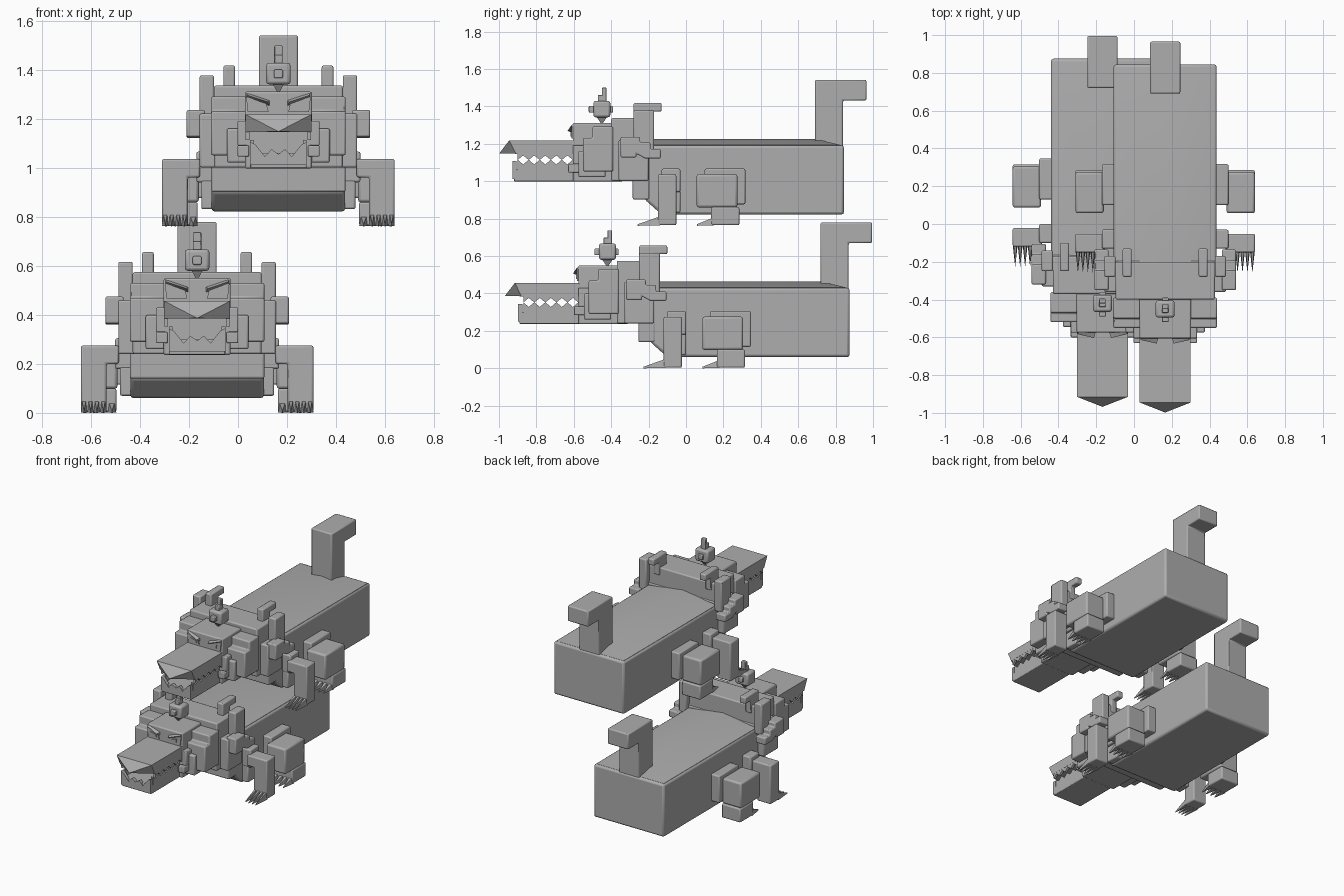
import bpy, bmesh
from mathutils import Vector

if "Cube" in bpy.data.objects:
    bpy.data.objects.remove(bpy.data.objects["Cube"])

grey = bpy.data.materials.new("plain grey")
grey.diffuse_color = (0.42, 0.42, 0.42, 1)
grey.use_nodes = True
grey.node_tree.nodes["Principled BSDF"].inputs["Base Color"].default_value = grey.diffuse_color

# The two beasts are identical, one above the other
OFFSETS = {"lower": Vector((-0.167, 0, 0)), "upper": Vector((0.165, -0.03, 0.762))}


def box(bm, x0, x1, y0, y1, z0, z1):
    prism(bm, [(y0, z0), (y1, z0), (y1, z1), (y0, z1)], 'x', x0, x1)


def prism(bm, poly, axis, a, b):
    """Extrude a 2D outline along x (outline in y,z) or y (outline in x,z)."""
    def put(p, t):
        return (t, p[0], p[1]) if axis == 'x' else (p[0], t, p[1])
    lo = [bm.verts.new(put(p, a)) for p in poly]
    hi = [bm.verts.new(put(p, b)) for p in poly]
    bm.faces.new(lo)
    bm.faces.new(hi)
    n = len(poly)
    for i in range(n):
        j = (i + 1) % n
        bm.faces.new((lo[i], lo[j], hi[j], hi[i]))


def hull(bm, pts):
    vs = [bm.verts.new(p) for p in pts]
    bmesh.ops.convex_hull(bm, input=vs)


def part(name, build, mirror=False, bevel=0.008):
    bm = bmesh.new()
    build(bm)
    if mirror:
        geo = bmesh.ops.duplicate(bm, geom=bm.verts[:] + bm.edges[:] + bm.faces[:])["geom"]
        for v in geo:
            if isinstance(v, bmesh.types.BMVert):
                v.co.x = -v.co.x
    bmesh.ops.recalc_face_normals(bm, faces=bm.faces[:])
    me = bpy.data.meshes.new(name)
    bm.to_mesh(me)
    bm.free()
    me.materials.append(grey)
    for which, off in OFFSETS.items():
        ob = bpy.data.objects.new(which + "_" + name, me)
        ob.location = off
        bpy.context.collection.objects.link(ob)
        if bevel:
            m = ob.modifiers.new("soft edges", 'BEVEL')
            m.width, m.segments, m.limit_method = bevel, 2, 'ANGLE'


def boxes(*dims):
    return lambda bm: [box(bm, *d) for d in dims]


# Long body with chamfered chest, and a shallow ridge along the back
part("body", lambda bm: prism(bm, [(-.19, .14), (-.10, .06), (.875, .06), (.875, .43),
     (-.19, .43)], 'x', -.273, .273), bevel=.014)
part("back_ridge", lambda bm: hull(bm, [(s * .262, y, z) for s in (-1, 1)
     for y, z in ((-.19, .42), (.86, .42), (-.19, .431), (.86, .431))]
     + [(0, -.19, .465), (0, .72, .465)]), bevel=0)

# Upright tail with a backward hook
part("tail", lambda bm: prism(bm, [(.72, .42), (.87, .42), (.87, .67), (.995, .67),
     (.995, .78), (.72, .78)], 'x', -.08, .08))

# Collar and head
part("collar", boxes((-.275, .275, -.255, -.165, .14, .45)))
part("mane_block", boxes((-.263, .263, -.37, -.17, .24, .575)))
part("head", boxes((-.137, .137, -.575, -.31, .236, .55)))
part("mane_side", boxes((.20, .322, -.33, -.17, .24, .46), (.263, .322, -.25, -.14, .40, .617)), True)
part("mane_lobe", lambda bm: prism(bm, [(-.32, .365), (-.235, .365), (-.235, .385), (-.19, .36),
     (-.105, .36), (-.105, .41), (-.16, .41), (-.16, .445), (-.215, .445), (-.215, .475),
     (-.32, .475)], 'x', .30, .375), True)
part("cheek", lambda bm: prism(bm, [(-.52, .29), (-.36, .29), (-.36, .53), (-.47, .53),
     (-.47, .47), (-.52, .47)], 'x', .12, .275), True)
part("cheek_step", lambda bm: prism(bm, [(-.545, .26), (-.40, .26), (-.40, .42), (-.50, .42),
     (-.50, .40), (-.545, .40)], 'x', .12, .21), True)
part("jaw_hinge", boxes((.12, .168, -.60, -.50, .285, .33), (.12, .168, -.575, -.50, .33, .43)), True, .005)

# Hooked ears
part("ear", lambda bm: prism(bm, [(-.25, .52), (-.165, .52), (-.165, .61), (-.10, .61),
     (-.10, .657), (-.25, .657)], 'x', .177, .225), True)

# Upper jaw with a drooping pointed tip
part("upper_jaw", lambda bm: hull(bm, [(s * .135, y, z) for s in (-1, 1)
     for y, z in ((-.55, .385), (-.55, .457), (-.915, .457), (-.88, .385))]
     + [(0, -.968, .387)]), bevel=0)
part("lower_jaw", boxes((-.115, .115, -.89, -.55, .238, .30)), bevel=.004)


# Zigzag tooth strips
def saw(y0, y1, base, valley, tip, count):
    step = (y1 - y0) / count
    pts = [(y1, base), (y0, base)]
    for i in range(count):
        pts += [(y0 + i * step, tip), (y0 + (i + .5) * step, valley)]
    return pts + [(y1, tip)]


part("upper_teeth", lambda bm: prism(bm, saw(-.87, -.575, .39, .376, .352, 5), 'x', .118, .134), True, 0)
part("lower_teeth", lambda bm: prism(bm, saw(-.87, -.575, .295, .328, .353, 5), 'x', .10, .115), True, 0)
part("front_teeth", lambda bm: prism(bm, [(-.115, .25), (-.115, .345), (-.095, .335), (-.055, .285),
     (-.028, .315), (0, .295), (.028, .315), (.055, .285), (.095, .335), (.115, .345),
     (.115, .25)], 'y', -.897, -.875), bevel=0)

# Slanted eyes under heavy brows
part("eye", lambda bm: prism(bm, [(.04, .467), (.125, .467), (.132, .53), (.05, .505)],
     'y', -.582, -.57), True, 0)
part("pupil", lambda bm: prism(bm, [(.055, .478), (.095, .478), (.10, .505), (.062, .495)],
     'y', -.588, -.575), True, 0)
part("brow", lambda bm: hull(bm, [(.035, -.57, .49), (.035, -.57, .515), (.132, -.57, .525),
     (.132, -.57, .547), (.045, -.603, .508), (.125, -.585, .535)]), True, 0)

# Crest on the forehead: cube, bent stalk, side nubs and pointed root
part("crest", boxes((-.05, .05, -.465, -.375, .58, .668)), bevel=.012)
part("crest_stalk", boxes((-.017, .017, -.44, -.395, .66, .70), (-.017, .017, -.42, -.395, .69, .738)), bevel=.004)
part("crest_nubs", boxes((-.018, .018, -.49, -.36, .605, .64)), bevel=.005)
part("crest_root", lambda bm: hull(bm, [(x, y, .585) for x in (-.025, .025) for y in (-.45, -.39)]
     + [(0, -.42, .54)]), bevel=0)

# Front legs
part("front_shoulder", boxes((.26, .335, -.10, .0, .18, .305), (.26, .315, -.10, .0, .07, .19)), True)
part("front_leg", lambda bm: prism(bm, [(.32, .275), (.32, .20), (.37, .20), (.37, .003), (.475, .003),
     (.475, .275)], 'y', -.12, -.022), True)


def claws(bm, x0, x1, y_back, y_tip, height):
    w = (x1 - x0) / 4
    for i in range(4):
        a, b = x0 + i * w, x0 + (i + 1) * w
        m = (a + b) / 2
        hull(bm, [(a, y_back, .002), (b, y_back, .002), (a + .005, y_back, height),
                  (b - .005, y_back, height), (m, y_tip, 0), (m, y_tip, .008)])


part("front_claws", lambda bm: claws(bm, .37, .475, -.11, -.228, .05), True, 0)

# Hind legs
part("hind_hip", boxes((.26, .335, .13, .347, .115, .305)), True)
part("hind_thigh", boxes((.325, .475, .087, .305, .098, .276)), True, .012)
part("hind_foot", boxes((.33, .475, .165, .315, .003, .10)), True)
part("hind_claws", lambda bm: claws(bm, .33, .475, .18, .088, .045), True, 0)

# Smooth only the small bevels
bpy.ops.object.select_all(action='SELECT')
bpy.context.view_layer.objects.active = bpy.context.scene.objects[0]
bpy.ops.object.shade_smooth_by_angle(angle=0.6)
